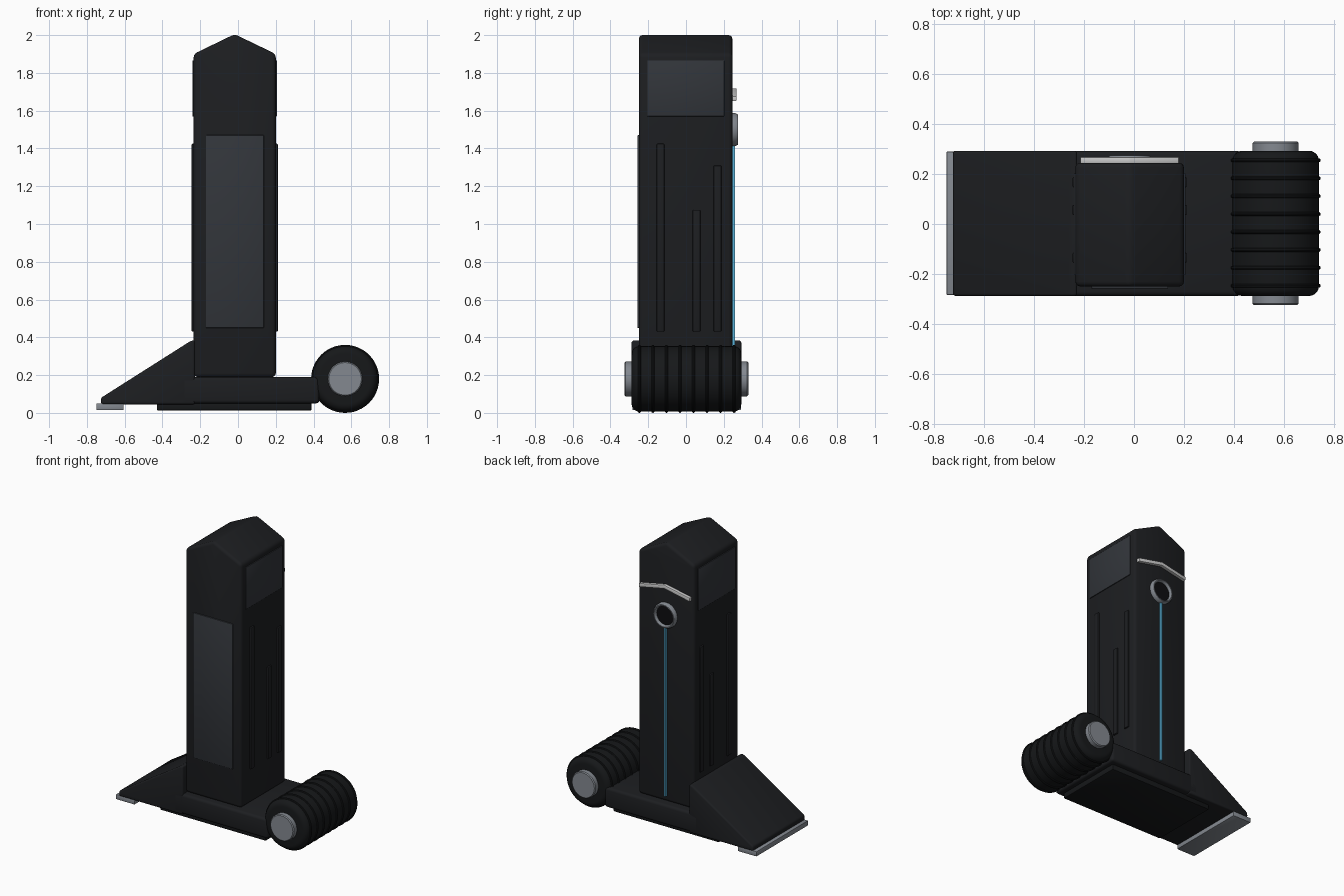
import bpy, bmesh, math
from mathutils import Matrix, Vector

if "Cube" in bpy.data.objects:
    bpy.data.objects.remove(bpy.data.objects["Cube"])


def material(name, rgb):
    m = bpy.data.materials.new(name)
    m.diffuse_color = (*rgb, 1)
    m.use_nodes = True
    m.node_tree.nodes["Principled BSDF"].inputs["Base Color"].default_value = m.diffuse_color
    return m


BODY = material("dark_shell", (0.012, 0.013, 0.015))
RUBBER = material("rubber", (0.008, 0.009, 0.010))
PANEL = material("panel_grey", (0.032, 0.036, 0.043))
METAL = material("metal", (0.23, 0.25, 0.28))
SILVER = material("silver", (0.6, 0.6, 0.62))
BLUE = material("blue_light", (0.1, 0.45, 0.7))
BLACK = material("black_lens", (0.004, 0.004, 0.005))


def finish(name, bm, mat):
    bmesh.ops.recalc_face_normals(bm, faces=bm.faces)
    me = bpy.data.meshes.new(name)
    bm.to_mesh(me)
    bm.free()
    me.materials.append(mat)
    ob = bpy.data.objects.new(name, me)
    bpy.context.collection.objects.link(ob)
    bpy.ops.object.select_all(action='DESELECT')
    ob.select_set(True)
    bpy.context.view_layer.objects.active = ob
    bpy.ops.object.shade_smooth_by_angle(angle=math.radians(35))
    return ob


def prism(name, profile, y0, y1, mat, bevel=0.0, segments=3):
    """Extrude an (x, z) profile along y and round its edges."""
    bm = bmesh.new()
    face = bm.faces.new([bm.verts.new((x, y0, z)) for x, z in profile])
    new = bmesh.ops.extrude_face_region(bm, geom=[face])["geom"]
    bmesh.ops.translate(bm, vec=(0, y1 - y0, 0),
                        verts=[v for v in new if isinstance(v, bmesh.types.BMVert)])
    if bevel:
        bmesh.ops.bevel(bm, geom=bm.edges[:], offset=bevel, segments=segments,
                        profile=0.5, affect='EDGES', clamp_overlap=True)
    return finish(name, bm, mat)


def box(name, x, y, z, mat, bevel=0.0, segments=2):
    prof = [(x[0], z[0]), (x[1], z[0]), (x[1], z[1]), (x[0], z[1])]
    return prism(name, prof, y[0], y[1], mat, bevel, segments)


def lathe(name, profile, x, z, mat, closed=False, steps=48):
    """Spin a (radius, y) profile around an axis parallel to y."""
    bm = bmesh.new()
    vs = [bm.verts.new((r, y, 0)) for r, y in profile]
    es = [bm.edges.new(p) for p in zip(vs, vs[1:])]
    if closed:
        es.append(bm.edges.new((vs[-1], vs[0])))
    bmesh.ops.spin(bm, geom=vs + es, cent=(0, 0, 0), axis=(0, 1, 0),
                   angle=math.tau, steps=steps)
    bmesh.ops.remove_doubles(bm, verts=bm.verts, dist=1e-5)
    bmesh.ops.translate(bm, vec=(x, 0, z), verts=bm.verts)
    return finish(name, bm, mat)


def circle(r, y, radius, n=10):
    return [(r + radius * math.cos(math.tau * i / n),
             y + radius * math.sin(math.tau * i / n)) for i in range(n)]


# Tower with gabled top
prism("tower", [(-0.235, 0.19), (0.2, 0.19), (0.2, 1.9), (-0.018, 2.005), (-0.235, 1.9)],
      -0.25, 0.245, BODY, 0.02)
box("front_panel", (-0.17, 0.137), (-0.258, -0.24), (0.45, 1.47), PANEL, 0.003)

# Side panels and raised ribs on both flanks
for side, inner, outer in (("right", 0.19, 0.2), ("left", -0.225, -0.235)):
    s = 1 if side == "right" else -1
    px = sorted((inner, outer + 0.006 * s))
    box(side + "_panel", px, (-0.205, 0.203), (1.57, 1.865), PANEL, 0.002)
    rx = sorted((inner, outer + 0.011 * s))
    for i, (y, top) in enumerate(((-0.135, 1.425), (0.056, 1.075), (0.167, 1.31))):
        box(f"{side}_rib_{i}", rx, (y - 0.021, y + 0.021), (0.43, top), BODY, 0.006)

# Back details: light strip, ringed lens, chevron bar
CX = -0.018
box("light_strip", (CX - 0.006, CX + 0.006), (0.24, 0.26), (0.23, 1.42), BLUE)
lathe("lens_ring", [(0.087, 0.24), (0.087, 0.262), (0.08, 0.275), (0.073, 0.275),
                    (0.066, 0.264), (0.066, 0.24)], CX, 1.5, METAL, True)
lathe("lens", [(0, 0.24), (0.07, 0.24), (0.07, 0.256), (0, 0.256)], CX, 1.5, BLACK)
h = 0.013
prism("chevron_bar", [(-0.215, 1.664 - h), (CX, 1.704 - h), (0.18, 1.664 - h),
                      (0.18, 1.664 + h), (CX, 1.704 + h), (-0.215, 1.664 + h)],
      0.243, 0.268, SILVER, 0.004, 2)

# Base deck, underplate, wedge and its toe plate
box("base_deck", (-0.3, 0.43), (-0.288, 0.293), (0.05, 0.19), BODY, 0.018, 3)
box("underplate", (-0.43, 0.39), (-0.25, 0.25), (0.012, 0.06), RUBBER, 0.008)
prism("wedge", [(-0.725, 0.045), (-0.228, 0.045), (-0.228, 0.385), (-0.252, 0.38),
                (-0.725, 0.08)], -0.288, 0.293, BODY, 0.011)
box("toe_plate", (-0.75, -0.605), (-0.284, 0.29), (0.015, 0.05), METAL, 0.004)

# Rear roller with tread rings and end hubs
RX, RZ, R, RC = 0.567, 0.18, 0.173, 0.04
arc = [(R - RC + RC * math.sin(a), RC * math.cos(a))
       for a in (math.radians(15 * i) for i in range(7))]
roller = [(0, -0.288)] + [(r, -0.288 + RC - y) for r, y in arc]
roller += [(r, 0.293 - RC + y) for r, y in reversed(arc)] + [(0, 0.293)]
lathe("roller", roller, RX, RZ, RUBBER)
for i in range(8):
    lathe(f"tread_ring_{i}", circle(0.172, -0.247 + 0.0717 * i, 0.008), RX, RZ, RUBBER, True)
for side, y0, y1 in (("front", -0.27, -0.325), ("back", 0.27, 0.33)):
    d = 0.006 if y1 > 0 else -0.006
    lathe(side + "_hub", [(0, y0), (0.092, y0), (0.092, y1 - d), (0.086, y1), (0, y1)],
          RX, RZ, METAL)
